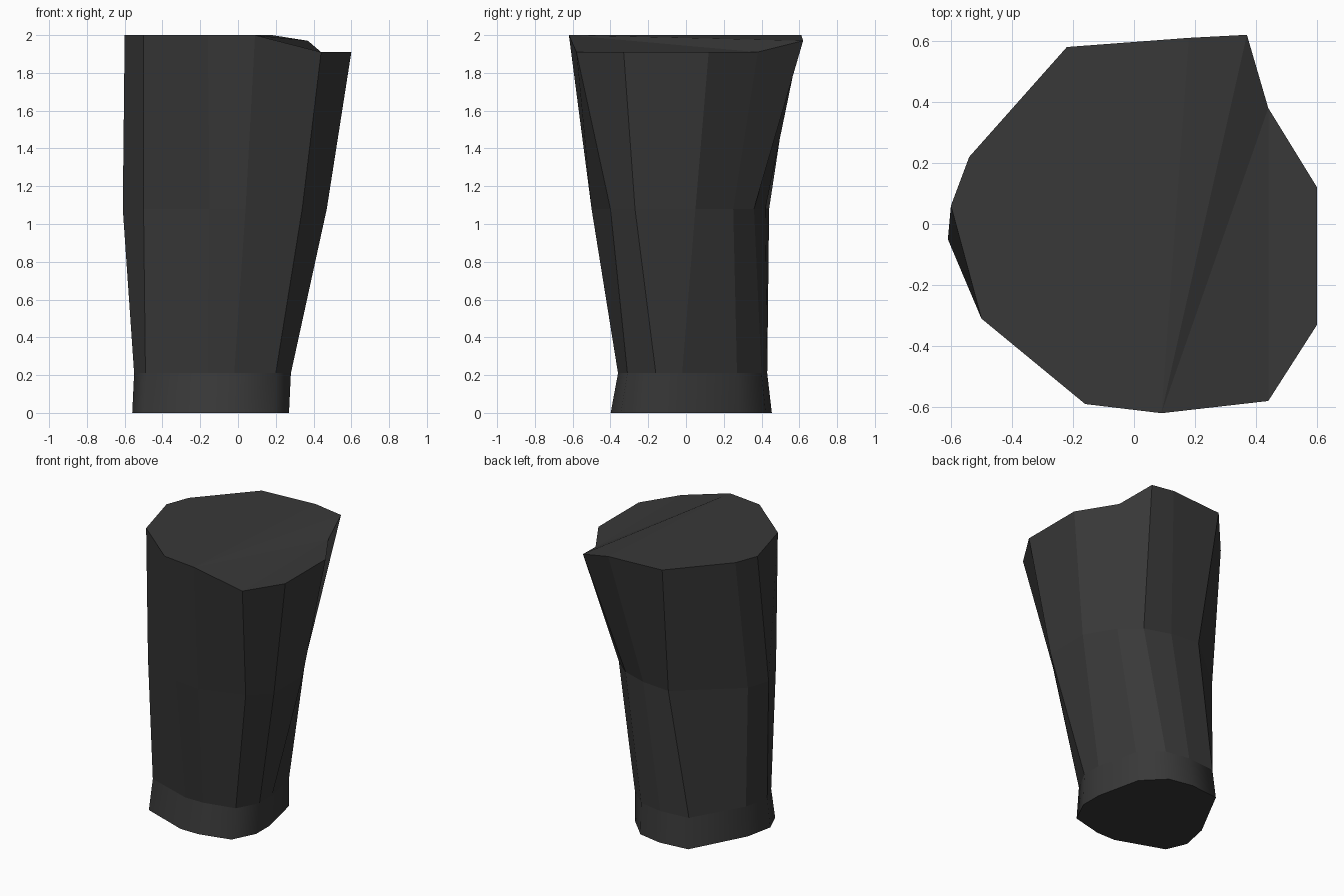
import bpy
import bmesh

default_cube = bpy.data.objects.get("Cube")
if default_cube:
    bpy.data.objects.remove(default_cube, do_unlink=True)

# Single charcoal colour
charcoal = bpy.data.materials.new("charcoal")
charcoal.use_nodes = True
colour = (0.04, 0.04, 0.04, 1)
charcoal.diffuse_color = colour
charcoal.node_tree.nodes["Principled BSDF"].inputs["Base Color"].default_value = colour


def add_ring(bm, outline, height):
    """Add one irregular cross-section at a given height."""
    return [bm.verts.new((x, y, height)) for x, y in outline]


def bridge(bm, lower, upper):
    """Join two cross-sections with a band of side faces."""
    count = len(lower)
    for i in range(count):
        j = (i + 1) % count
        bm.faces.new((lower[i], lower[j], upper[j], upper[i]))


def finish(bm, name, smooth):
    """Turn the bmesh into a named, coloured object."""
    mesh = bpy.data.meshes.new(name)
    bm.normal_update()
    bm.to_mesh(mesh)
    bm.free()
    mesh.materials.append(charcoal)
    part = bpy.data.objects.new(name, mesh)
    bpy.context.collection.objects.link(part)
    if smooth:
        bpy.ops.object.select_all(action="DESELECT")
        part.select_set(True)
        bpy.context.view_layer.objects.active = part
        bpy.ops.object.shade_smooth_by_angle(angle=1.2)
    return part


# Cross-sections, counter-clockwise from the left-hand back corner
neck_outline = [(-.51, .06), (-.55, -.12), (-.49, -.25), (-.16, -.36),
                (-.02, -.36), (.2, -.31), (.28, -.16), (.28, -.02),
                (.21, .27), (.07, .4), (-.1, .43), (-.31, .41)]
waist_outline = [(-.56, .11), (-.61, -.05), (-.5, -.29), (-.15, -.48),
                 (.04, -.5), (.34, -.4), (.47, -.27), (.47, .05),
                 (.35, .25), (.22, .36), (.04, .42), (-.17, .44)]
rim_outline = [(-.54, .22), (-.6, .06), (-.5, -.31), (-.16, -.59),
               (.09, -.62), (.44, -.58), (.6, -.33), (.6, .12),
               (.44, .38), (.37, .62), (.18, .61), (-.22, .58)]
base_outline = [(x - .01, y * 1.08 - .01) for x, y in neck_outline]
neck_height = .21

# Faceted body, flaring upwards
bm = bmesh.new()
neck = add_ring(bm, neck_outline, neck_height)
waist = add_ring(bm, waist_outline, 1.08)
rim = add_ring(bm, rim_outline, 2)
bridge(bm, neck, waist)
bridge(bm, waist, rim)

# Lowered right-hand side of the rim
for corner in rim[5:9]:
    corner.co.z = 1.91
rim[9].co.z = 1.97

# Top cap: low shelf, sloping strip and flat main face
bm.faces.new(rim[5:9])
bm.faces.new((rim[4], rim[5], rim[8]))
bm.faces.new((rim[4], rim[8], rim[9]))
bm.faces.new((rim[4], rim[9], rim[10]))
bm.faces.new(rim[10:] + rim[:5])
finish(bm, "faceted_body", smooth=False)

# Rounded base band with a flat underside
bm = bmesh.new()
base = add_ring(bm, base_outline, 0)
top_edge = add_ring(bm, neck_outline, neck_height)
bridge(bm, base, top_edge)
bm.faces.new(list(reversed(base)))
finish(bm, "base_band", smooth=True)
